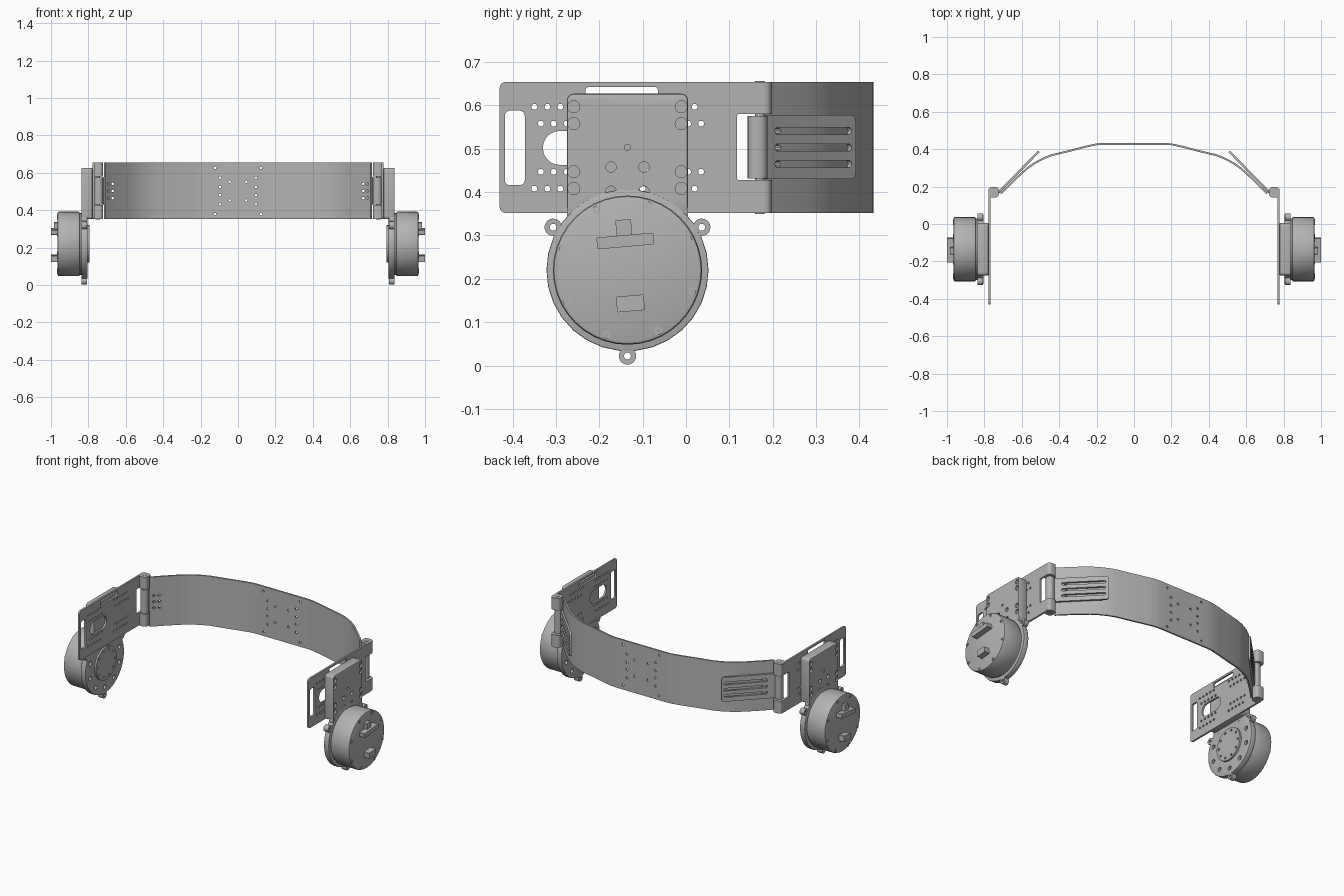
import bpy, bmesh, math
from mathutils import Matrix

cube = bpy.data.objects.get("Cube")
if cube:
    bpy.data.objects.remove(cube, do_unlink=True)

gray = bpy.data.materials.new("satin gray")
gray.use_nodes = True
gray.diffuse_color = (0.45, 0.45, 0.45, 1)
gray.node_tree.nodes["Principled BSDF"].inputs["Base Color"].default_value = (0.45, 0.45, 0.45, 1)

PLACE = {"x": lambda a, b, h: (h, a, b),
         "y": lambda a, b, h: (a, h, b),
         "z": lambda a, b, h: (a, b, h)}


def circle(a, b, r, n=16):
    return [(a + r * math.cos(math.tau * i / n), b + r * math.sin(math.tau * i / n)) for i in range(n)]


def round_rect(a0, a1, b0, b1, r, n=5):
    """Rounded rectangle outline."""
    pts = []
    for k, (a, b) in enumerate([(a1 - r, b1 - r), (a0 + r, b1 - r), (a0 + r, b0 + r), (a1 - r, b0 + r)]):
        for i in range(n):
            t = math.pi / 2 * (k + i / (n - 1))
            pts.append((a + r * math.cos(t), b + r * math.sin(t)))
    return pts


def ring(a, b, radius, count, start=0):
    """Evenly spaced centres on a circle."""
    return [(a + radius * math.cos(start + math.tau * i / count),
             b + radius * math.sin(start + math.tau * i / count)) for i in range(count)]


def make_mesh(name, solids, axis, matrix=None):
    """Mesh of prisms, each given as (outline, low, high) along an axis."""
    bm = bmesh.new()
    for pts, lo, hi in solids:
        low = [bm.verts.new(PLACE[axis](a, b, lo)) for a, b in pts]
        high = [bm.verts.new(PLACE[axis](a, b, hi)) for a, b in pts]
        bm.faces.new(low)
        bm.faces.new(high)
        for i in range(len(pts)):
            j = (i + 1) % len(pts)
            bm.faces.new((low[i], low[j], high[j], high[i]))
    bmesh.ops.recalc_face_normals(bm, faces=bm.faces[:])
    if matrix:
        bm.transform(matrix)
    mesh = bpy.data.meshes.new(name)
    bm.to_mesh(mesh)
    bm.free()
    return mesh


def add_object(name, mesh):
    obj = bpy.data.objects.new(name, mesh)
    bpy.context.collection.objects.link(obj)
    return obj


parts = []


def part(name, solids, axis="x", cuts=(), cut_axis=None, bevel=0, matrix=None, mirror=True):
    """Solid part with optional bevel, cut holes and mirrored twin."""
    obj = add_object(name, make_mesh(name, solids, axis, matrix))
    obj.data.materials.append(gray)
    cutter = None
    if bevel:
        mod = obj.modifiers.new("edge", "BEVEL")
        mod.width, mod.segments, mod.limit_method = bevel, 2, "ANGLE"
        mod.angle_limit = math.radians(50)
    if cuts:
        cutter = add_object(name + "_cutter", make_mesh(name + "_cutter", cuts, cut_axis or axis, matrix))
        cutter.hide_render = True
        mod = obj.modifiers.new("holes", "BOOLEAN")
        mod.object, mod.operation, mod.solver = cutter, "DIFFERENCE", "EXACT"
    if mirror:
        mod = obj.modifiers.new("twin", "MIRROR")
        mod.use_mirror_merge = False
    bpy.context.view_layer.update()
    graph = bpy.context.evaluated_depsgraph_get()
    baked = bpy.data.meshes.new_from_object(obj.evaluated_get(graph))
    obj.modifiers.clear()
    obj.data = baked
    if cutter:
        bpy.data.objects.remove(cutter, do_unlink=True)
    parts.append(obj)
    return obj


Z0, Z1, ZM = 0.352, 0.654, 0.503      # band bottom, top, middle
MY, MZ = -0.135, 0.22                 # motor axis

# Head band: offset a half path to both sides, then close it into an outline
half = [(0.712, 0.163), (0.655, 0.22), (0.6, 0.272), (0.565, 0.302), (0.53, 0.326), (0.485, 0.35),
        (0.44, 0.368), (0.34, 0.392), (0.26, 0.413), (0.2, 0.426), (0.165, 0.428)]
path = half + [(-x, y) for x, y in reversed(half)]


def offset(pts, d):
    out = []
    for i, (x, y) in enumerate(pts):
        (xa, ya), (xb, yb) = pts[max(i - 1, 0)], pts[min(i + 1, len(pts) - 1)]
        s = math.hypot(xb - xa, yb - ya)
        out.append((x + d * (yb - ya) / s, y - d * (xb - xa) / s))
    return out


band_holes = []
for sx in (-1, 1):
    for x, dz in [(0.123, 0.124), (0.096, 0.072), (0.045, 0.05), (0.096, 0.022)]:
        band_holes += [(circle(sx * x, ZM + s * dz, 0.007, 10), 0.35, 0.5) for s in (-1, 1)]
    for x in (0.67, 0.692):
        band_holes += [(circle(sx * x, ZM + dz, 0.007, 10), 0.1, 0.3) for dz in (-0.038, 0, 0.038)]
part("head_band", [(offset(path, 0.005) + offset(path, -0.005)[::-1], Z0, Z1)], "z",
     band_holes, "y", mirror=False)

# Slotted strap tabs lying tangent to the band
tab_frame = Matrix.Translation((0.722, 0.168, 0)) @ Matrix.Rotation(math.radians(44.5), 4, "Z")
part("strap_tab", [(round_rect(0, 0.306, 0.43, 0.578, 0.015), -0.004, 0.008)], "x",
     [(round_rect(0.045, 0.292, ZM + d - 0.008, ZM + d + 0.008, 0.0075), -0.05, 0.05)
      for d in (-0.038, 0, 0.038)], matrix=tab_frame)

# Hinges: end blocks, strap loop and pin
part("hinge_block", [(round_rect(0.722, 0.778, 0.142, 0.198, 0.018), a, b)
                     for a, b in ((Z0, 0.428), (0.58, Z1))], "z")
part("hinge_loop", [(round_rect(0.722, 0.768, 0.142, 0.188, 0.02), 0.432, 0.576)], "z")
part("hinge_pin", [(circle(0.75, 0.17, 0.011), Z0 - 0.002, Z1 + 0.002)], "z")

# Side plates with rows of holes, windows and slots
plate_cuts = [(round_rect(-0.418, -0.372, 0.416, 0.588, 0.012), 0.7, 0.9),
              (round_rect(-0.33, -0.17, 0.463, 0.541, 0.0385, 8), 0.7, 0.9),
              (round_rect(-0.232, -0.065, 0.612, 0.643, 0.008), 0.7, 0.9),
              (round_rect(0.118, 0.25, 0.428, 0.58, 0.004), 0.7, 0.9)]
for z, shift in ((0.597, 0), (0.558, 0.015), (0.447, 0.015), (0.408, 0)):
    for i in range(5):
        for y in (-0.35 + shift + 0.03 * i, 0.02 + shift - 0.03 * i):
            plate_cuts.append((circle(y, z, 0.007, 10), 0.7, 0.9))
part("side_plate", [(round_rect(-0.43, 0.18, Z0, Z1, 0.014), 0.768, 0.779)], "x", plate_cuts)

# Motor brackets with counterbored screw seats
bracket_cuts = [(circle(MY, ZM, 0.007, 12), 0.7, 0.9)]
bracket_cuts += [(circle(MY + s * 0.038, z, 0.012), 0.7, 0.9) for s in (-1, 1) for z in (0.402, 0.458)]
for y in (-0.259, -0.011):
    for z in (0.597, 0.558, 0.447, 0.408):
        bracket_cuts += [(circle(y, z, 0.007, 12), 0.7, 0.83), (circle(y, z, 0.014), 0.827, 0.9)]
part("motor_bracket", [(round_rect(-0.275, 0.005, 0.352, 0.627, 0.016), 0.779, 0.837)], "x",
     bracket_cuts, bevel=0.004)
part("bracket_neck", [(round_rect(-0.275, 0.005, 0.28, 0.37, 0.01), 0.806, 0.836)])

# Mounting flange, its three ears and inner bolt holes
ears = ring(MY, MZ, 0.198, 3, math.radians(30))
part("mount_flange", [(circle(MY, MZ, 0.187, 30), 0.805, 0.838)], "x",
     [(circle(y, z, 0.013), 0.7, 0.82) for y, z in ring(MY, MZ, 0.148, 10, 0.3)], bevel=0.003)
for number, (y, z) in enumerate(ears):
    part("mount_ear_%d" % (number + 1), [(circle(y, z, 0.02, 20), 0.806, 0.837)], "x",
         [(circle(y, z, 0.008, 12), 0.7, 0.9)])
part("inner_hub", [(circle(MY, MZ, 0.1, 36), 0.794, 0.81)], "x",
     [(circle(y, z, 0.007, 10), 0.7, 0.803) for y, z in ring(MY, MZ, 0.082, 10)])

# Motor drum, cover screws and connectors
part("motor_neck", [(circle(MY, MZ, 0.165, 40), 0.835, 0.85)])
part("motor_drum", [(circle(MY, MZ, 0.172, 40), 0.845, 0.965)], bevel=0.008)
screws = ring(MY, MZ, 0.157, 8, math.radians(27))
part("cover_screw", [(circle(y, z, 0.009, 12), 0.955, 0.968) for y, z in screws], "x",
     [(circle(y, z, 0.005, 6), 0.963, 0.98) for y, z in screws])
tilt = (Matrix.Translation((0, MY, MZ)) @ Matrix.Rotation(math.radians(5), 4, "X")
        @ Matrix.Translation((0, -MY, -MZ)))
part("connector_bar", [(round_rect(-0.2, -0.068, 0.274, 0.301, 0.002, 2), 0.96, 1.0)], matrix=tilt)
part("connector_tab", [(round_rect(-0.153, -0.117, 0.3, 0.337, 0.002, 2), 0.96, 0.985)], matrix=tilt)
part("connector_block", [(round_rect(-0.167, -0.103, 0.125, 0.161, 0.002, 2), 0.96, 1.0)], matrix=tilt)

# Smooth shading with crisp edges
bpy.ops.object.select_all(action="DESELECT")
for obj in parts:
    obj.select_set(True)
bpy.context.view_layer.objects.active = parts[0]
bpy.ops.object.shade_smooth_by_angle(angle=math.radians(30))
